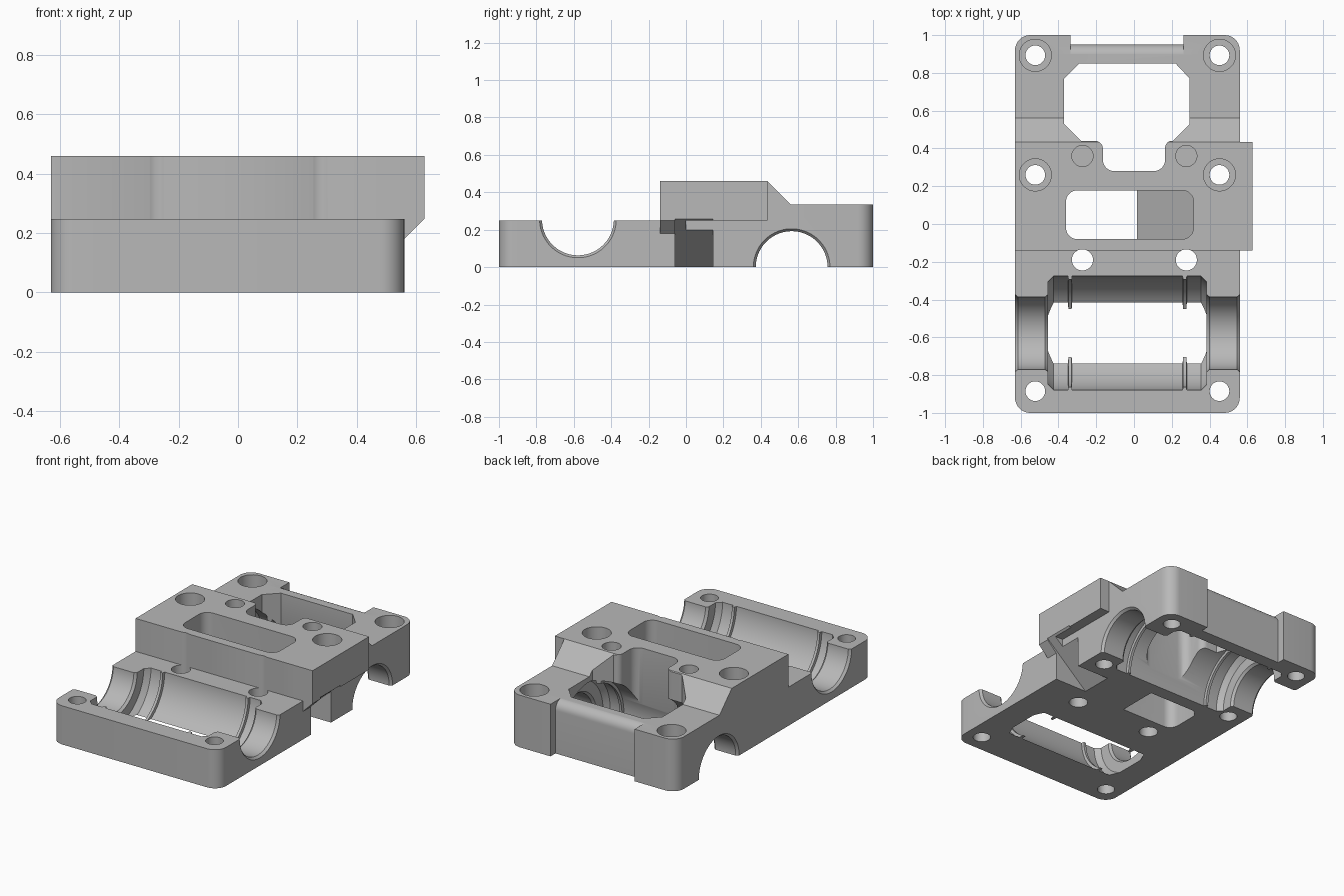
import bpy, bmesh, math
from mathutils import Vector

if "Cube" in bpy.data.objects:
    bpy.data.objects.remove(bpy.data.objects["Cube"])

MID = -0.035          # centre line of the body
LEFT, RIGHT = 0.56, -0.63

metal = bpy.data.materials.new("plain_grey")
metal.use_nodes = True
metal.diffuse_color = (0.48, 0.48, 0.48, 1)
metal.node_tree.nodes["Principled BSDF"].inputs["Base Color"].default_value = (0.48, 0.48, 0.48, 1)


def finish(name, bm):
    bmesh.ops.recalc_face_normals(bm, faces=bm.faces)
    mesh = bpy.data.meshes.new(name)
    bm.to_mesh(mesh)
    bm.free()
    mesh.materials.append(metal)
    obj = bpy.data.objects.new(name, mesh)
    bpy.context.collection.objects.link(obj)
    return obj


def rounded(corners, steps=8):
    """Outline from (u, v, radius) corners."""
    out = []
    for i, (u, v, r) in enumerate(corners):
        p = Vector((u, v))
        if r == 0:
            out.append(p)
            continue
        a = (Vector(corners[i - 1][:2]) - p).normalized()
        b = (Vector(corners[(i + 1) % len(corners)][:2]) - p).normalized()
        half = a.angle(b) / 2
        centre = p + (a + b).normalized() * r / math.sin(half)
        start = (p + a * r / math.tan(half) - centre).normalized()
        end = (p + b * r / math.tan(half) - centre).normalized()
        for k in range(steps + 1):
            out.append(centre + start.slerp(end, k / steps).normalized() * r)
    return out


def prism(name, outline, axis, lo, hi):
    """Extrude a 2D outline along x, y or z."""
    place = {"x": lambda u, v, t: (t, u, v),
             "y": lambda u, v, t: (u, t, v),
             "z": lambda u, v, t: (u, v, t)}[axis]
    bm = bmesh.new()
    rings = [[bm.verts.new(place(u, v, t)) for u, v in outline] for t in (lo, hi)]
    n = len(outline)
    for ring in rings:
        bm.faces.new(ring)
    for i in range(n):
        j = (i + 1) % n
        bm.faces.new((rings[0][i], rings[0][j], rings[1][j], rings[1][i]))
    return finish(name, bm)


def lathe(name, profile, axis, cu, cv, sides=64):
    """Revolve (position, radius) steps about an axis along x or z."""
    bm = bmesh.new()
    rings = []
    for t, r in profile:
        ring = []
        for k in range(sides):
            a = math.tau * (k + 0.5) / sides
            u, v = cu + r * math.cos(a), cv + r * math.sin(a)
            ring.append(bm.verts.new((t, u, v) if axis == "x" else (u, v, t)))
        rings.append(ring)
    for r0, r1 in zip(rings, rings[1:]):
        for i in range(sides):
            j = (i + 1) % sides
            bm.faces.new((r0[i], r0[j], r1[j], r1[i]))
    bm.faces.new(rings[0])
    bm.faces.new(rings[-1])
    return finish(name, bm)


def combine(target, tool, operation="DIFFERENCE"):
    tool.hide_render = True
    mod = target.modifiers.new("cut", "BOOLEAN")
    mod.operation, mod.object, mod.solver = operation, tool, "EXACT"
    bpy.context.view_layer.objects.active = target
    bpy.ops.object.modifier_apply(modifier=mod.name)
    bpy.data.objects.remove(tool)


# Stepped body with rounded vertical corners
body = prism("bearing_block_body",
             [(-1, 0), (1, 0), (1, 0.335), (0.56, 0.335), (0.435, 0.46),
              (-0.14, 0.46), (-0.14, 0.248), (-1, 0.248)], "x", RIGHT, LEFT)
bm = bmesh.new()
bm.from_mesh(body.data)
corners = [e for e in bm.edges
           if all(abs(v.co.y) > 0.99 for v in e.verts)
           and abs(e.verts[0].co.x - e.verts[1].co.x) < 0.01
           and abs(e.verts[0].co.y - e.verts[1].co.y) < 0.01]
bmesh.ops.bevel(bm, geom=corners, offset=0.08, segments=8, profile=0.5, affect="EDGES")
bm.to_mesh(body.data)
bm.free()

# Side ledge with its sloped support
combine(body, prism("ledge", [(0.5, 0.248), (0.628, 0.248), (0.628, 0.46), (0.5, 0.46)],
                    "y", -0.14, 0.435), "UNION")
combine(body, prism("ledge_support", [(0.5, 0.12), (0.628, 0.248), (0.628, 0.3), (0.5, 0.3)],
                    "y", -0.14, 0.0), "UNION")

# Bearing bores: narrow ends, wide middle, two thin retaining ridges
half = [(0.7, 0.205), (0.595, 0.205), (0.58, 0.192), (0.435, 0.192), (0.42, 0.205),
        (0.42, 0.272), (0.39, 0.302), (0.315, 0.302), (0.312, 0.285),
        (0.295, 0.285), (0.292, 0.302)]
bore = [(MID - d, r) for d, r in half] + [(MID + d, r) for d, r in reversed(half)]
for name, y, z in (("front_bore", -0.578, 0.255), ("rear_bore", 0.565, 0.0)):
    combine(body, lathe(name, bore, "x", y, z))

# Rear window with a rounded neck
window = rounded([(-0.29, 0.85, 0), (-0.37, 0.77, 0), (-0.37, 0.53, 0), (-0.28, 0.44, 0),
                  (-0.165, 0.44, 0.04), (-0.165, 0.28, 0.06), (0.165, 0.28, 0.06),
                  (0.165, 0.44, 0.035), (0.206, 0.44, 0), (0.295, 0.53, 0),
                  (0.295, 0.77, 0), (0.22, 0.85, 0)])
combine(body, prism("rear_window", window, "z", -0.1, 0.6))

# Recess in the back wall with a rounded top edge
recess = rounded([(1.1, -0.1, 0), (0.95, -0.1, 0), (0.95, 0.336, 0.06),
                  (0.87, 0.336, 0), (0.87, 0.4, 0), (1.1, 0.4, 0)])
combine(body, prism("back_recess", recess, "x", -0.335, 0.263))

# Centre pocket that ends in a ramp
pocket = prism("centre_pocket",
               rounded([(x, y, 0.06) for x, y in
                        ((-0.36, -0.08), (0.315, -0.08), (0.315, 0.178), (-0.36, 0.178))]),
               "z", -0.05, 0.6)
combine(pocket, prism("pocket_ramp", [(-0.085, -0.1), (0.415, -0.1), (0.415, 0.4)],
                      "y", -0.2, 0.3))
combine(body, pocket)

# Sloped notch under the ledge
combine(body, prism("side_notch", [(0.215, -0.1), (0.75, 0.364), (0.75, -0.1)],
                    "y", -0.06, 0.145))

# Bolt holes, mirrored about the centre line
for side in (-1, 1):
    x = MID + side * 0.4875
    for y, top in ((0.893, 0.335), (0.26, 0.46)):
        combine(body, lathe("counterbored_hole",
                            [(-0.1, 0.052), (top - 0.15, 0.052), (top - 0.15, 0.085), (0.6, 0.085)],
                            "z", x, y, 40))
    combine(body, lathe("front_hole", [(-0.1, 0.052), (0.6, 0.052)], "z", x, -0.885, 40))
    x = 0.002 + side * 0.275
    combine(body, lathe("pin_hole", [(-0.1, 0.056), (0.6, 0.056)], "z", x, -0.19, 40))
    combine(body, lathe("blind_hole", [(0.32, 0.056), (0.6, 0.056)], "z", x, 0.36, 40))

# Smooth the curves, keep the machined edges sharp
bpy.ops.object.select_all(action="DESELECT")
body.select_set(True)
bpy.context.view_layer.objects.active = body
bpy.ops.object.shade_smooth_by_angle(angle=math.radians(30))
